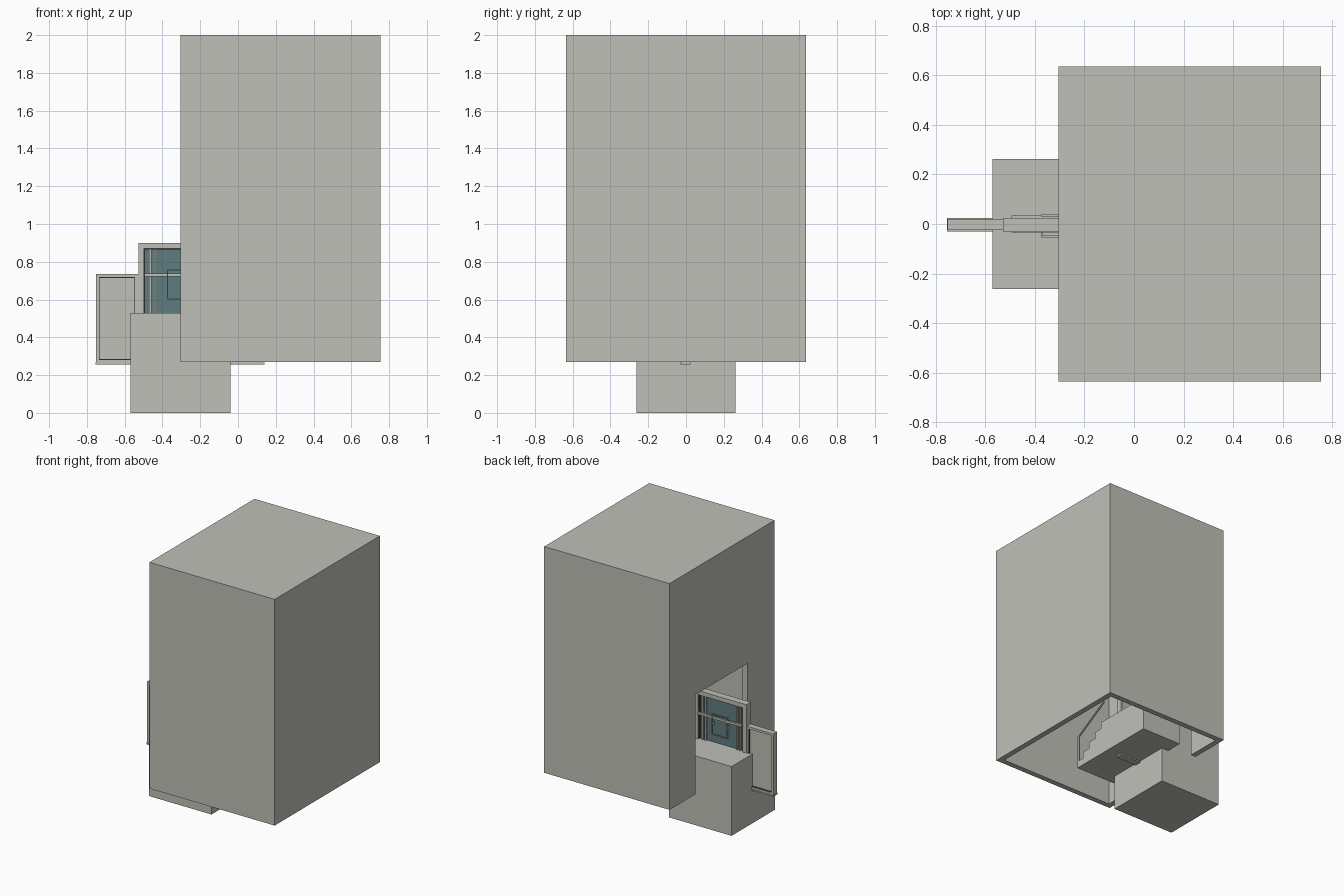
import bpy

cube = bpy.data.objects.get("Cube")
if cube:
    bpy.data.objects.remove(cube, do_unlink=True)


def material(name, rgb):
    m = bpy.data.materials.new(name)
    m.use_nodes = True
    m.diffuse_color = (*rgb, 1)
    m.node_tree.nodes["Principled BSDF"].inputs["Base Color"].default_value = (*rgb, 1)
    return m


GREY = material("warm_grey", (0.53, 0.53, 0.485))
TEAL = material("teal_glass", (0.117, 0.2, 0.21))
DARK = material("dark_gasket", (0.06, 0.06, 0.055))


def box(name, x, y, z, mat=GREY):
    """Box from (low, high) ranges on each axis."""
    bpy.ops.mesh.primitive_cube_add(size=1, location=[sum(r) / 2 for r in (x, y, z)])
    o = bpy.context.object
    o.name = name
    o.scale = [r[1] - r[0] for r in (x, y, z)]
    bpy.ops.object.transform_apply(location=True, rotation=False, scale=True)
    o.data.materials.append(mat)
    return o


def cut(target, cutter):
    mod = target.modifiers.new("cut", "BOOLEAN")
    mod.operation = "DIFFERENCE"
    mod.solver = "EXACT"
    mod.object = cutter
    bpy.context.view_layer.objects.active = target
    bpy.ops.object.modifier_apply(modifier=mod.name)
    bpy.data.objects.remove(cutter, do_unlink=True)


def frame(name, x, y, z, w, mat=GREY):
    """Rectangular border of width w in the xz plane."""
    o = box(name, x, y, z, mat)
    hole = box("hole", (x[0] + w, x[1] - w), (y[0] - 1, y[1] + 1), (z[0] + w, z[1] - w), mat)
    cut(o, hole)
    return o


# Tall hollow housing, open below, with a doorway in one side
T = 0.042
X0, X1, Y, Z0 = -0.305, 0.755, 0.635, 0.27
shell = box("housing", (X0, X1), (-Y, Y), (Z0, 2))
cut(shell, box("hollow", (X0 + T, X1 - T), (-Y + T, Y - T), (0, 2 - T)))
cut(shell, box("doorway", (X0 - 0.1, X0 + 0.1), (-0.31, 0.32), (0, 1.03)))

# Pedestal block through the doorway
box("pedestal", (-0.57, -0.04), (-0.263, 0.263), (0, 0.53))

# Inner staircase and landing
SX = (-0.1, 0.24)
STEPS, RUN, RISE = 5, 0.065, 0.052
for i in range(STEPS):
    y = -0.344 + i * RUN
    box(f"step_{i + 1}", SX, (y, y + RUN), (Z0, Z0 + (i + 1) * RISE))
box("landing", SX, (-0.344 + STEPS * RUN, 0.39), (Z0, 0.53))

# Stair railing
box("rail_post", (0.225, 0.237), (-0.344, -0.332), (Z0, 0.53))
bpy.ops.mesh.primitive_cylinder_add(vertices=8, radius=0.007, depth=0.33,
                                    location=(0.231, -0.2, 0.61), rotation=(-1.04, 0, 0))
rail = bpy.context.object
rail.name = "stair_rail"
rail.data.materials.append(GREY)

# Glazed door: frame, gasket, pane, inner sash
C = -0.308


def span(half):
    return (C - half, C + half)


frame("door_frame", span(0.22), (-0.03, 0.025), (0.262, 0.9), 0.03)
frame("door_gasket", span(0.19), (-0.022, 0.018), (0.292, 0.87), 0.006, DARK)
box("door_glass", span(0.186), (-0.006, 0.004), (0.296, 0.866), TEAL)
for side in (-1, 1):
    for i, off in enumerate((0.132, 0.157)):
        c = C + side * off
        box(f"sash_bar_{side}_{i}", (c - 0.006, c + 0.006), (-0.022, 0.018), (0.292, 0.868))
for name, y in (("front_cross_rail", (-0.034, -0.02)), ("back_cross_rail", (0.018, 0.034))):
    box(name, span(0.187), y, (0.722, 0.738))

# Pull handles on both faces
frame("front_handle", span(0.068), (-0.055, -0.045), (0.6, 0.76), 0.006)
frame("back_handle", span(0.068), (0.03, 0.038), (0.6, 0.76), 0.006)
for side in (-1, 1):
    c = C + side * 0.065
    box(f"handle_mount_{side}", (c - 0.003, c + 0.003), (-0.048, 0.034), (0.67, 0.69))

# Lower side panels either side of the door
for side, name in ((-1, "outer"), (1, "inner")):
    x = sorted((C + side * 0.22, C + side * 0.445))
    frame(f"{name}_panel_frame", x, (-0.025, 0.02), (0.265, 0.735), 0.016)
    frame(f"{name}_panel_gasket", (x[0] + 0.015, x[1] - 0.015), (-0.02, 0.015),
          (0.28, 0.72), 0.005, DARK)
    box(f"{name}_panel", (x[0] + 0.019, x[1] - 0.019), (-0.012, 0.008), (0.284, 0.716))

# Sill under door and panels
box("sill", span(0.447), (-0.03, 0.024), (0.257, 0.267))
